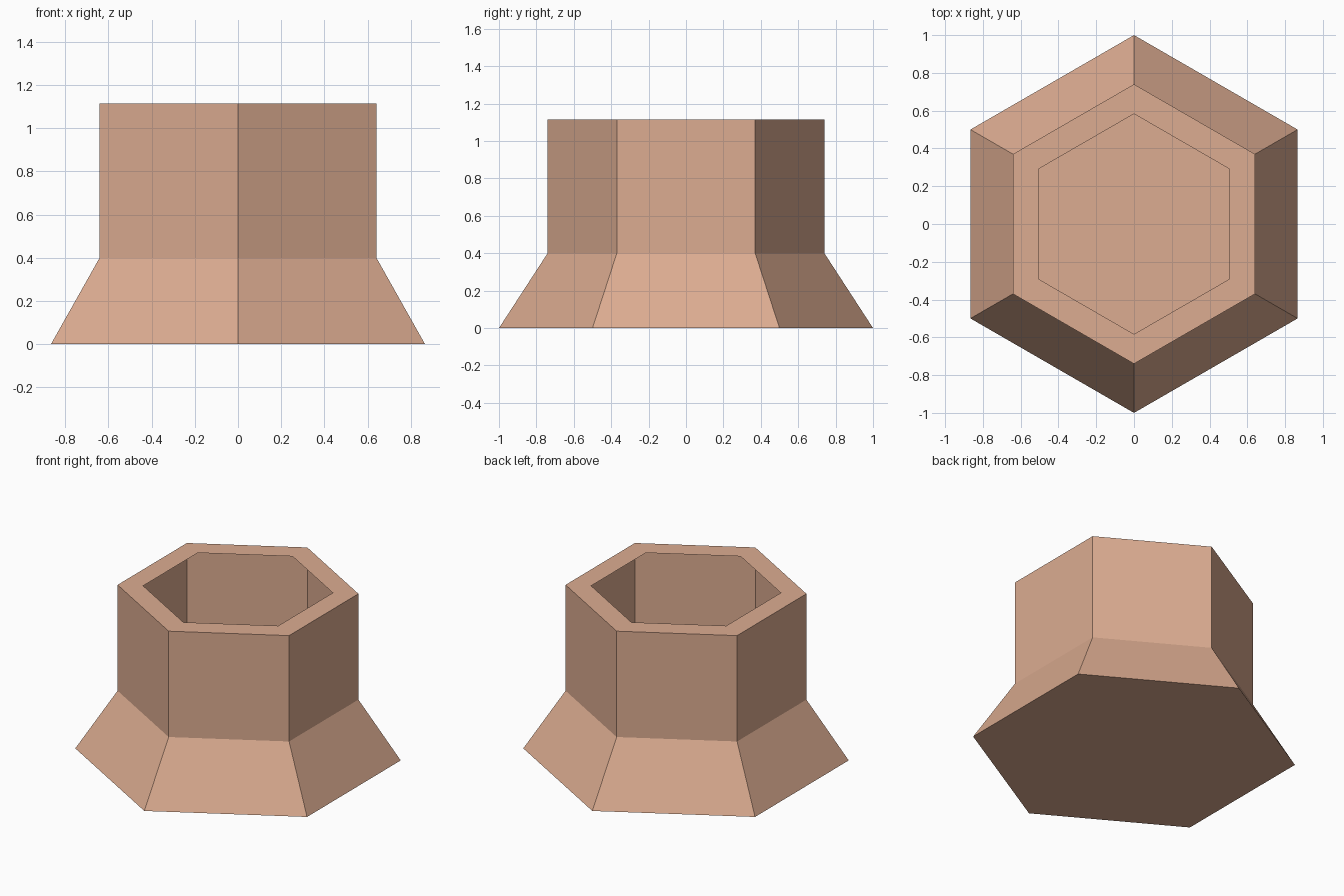
import bpy, bmesh, math

if "Cube" in bpy.data.objects:
    bpy.data.objects.remove(bpy.data.objects["Cube"])

SIDES = 6
# (radius, height) of each ring, from base up to the inner lip of the rim
PROFILE = [(1.0, 0.0), (0.74, 0.40), (0.74, 1.115), (0.583, 1.115)]

clay = bpy.data.materials.new("clay")
clay.diffuse_color = (0.716, 0.413, 0.283, 1.0)
clay.use_nodes = True
clay.node_tree.nodes["Principled BSDF"].inputs["Base Color"].default_value = clay.diffuse_color


def ring(bm, radius, z):
    """Hexagon of vertices with a corner on the y axis."""
    angles = [math.pi / 2 + i * math.tau / SIDES for i in range(SIDES)]
    return [bm.verts.new((radius * math.cos(a), radius * math.sin(a), z)) for a in angles]


# Hollow hexagonal pot: flared foot, straight walls, flat rim with open mouth
bm = bmesh.new()
rings = [ring(bm, r, z) for r, z in PROFILE]
for low, high in zip(rings, rings[1:]):
    for i in range(SIDES):
        j = (i + 1) % SIDES
        bm.faces.new((low[i], low[j], high[j], high[i]))

# Closed base
bm.faces.new(rings[0][::-1])

mesh = bpy.data.meshes.new("hexagonal_pot")
bm.to_mesh(mesh)
bm.free()
mesh.materials.append(clay)
pot = bpy.data.objects.new("hexagonal_pot", mesh)
bpy.context.collection.objects.link(pot)
